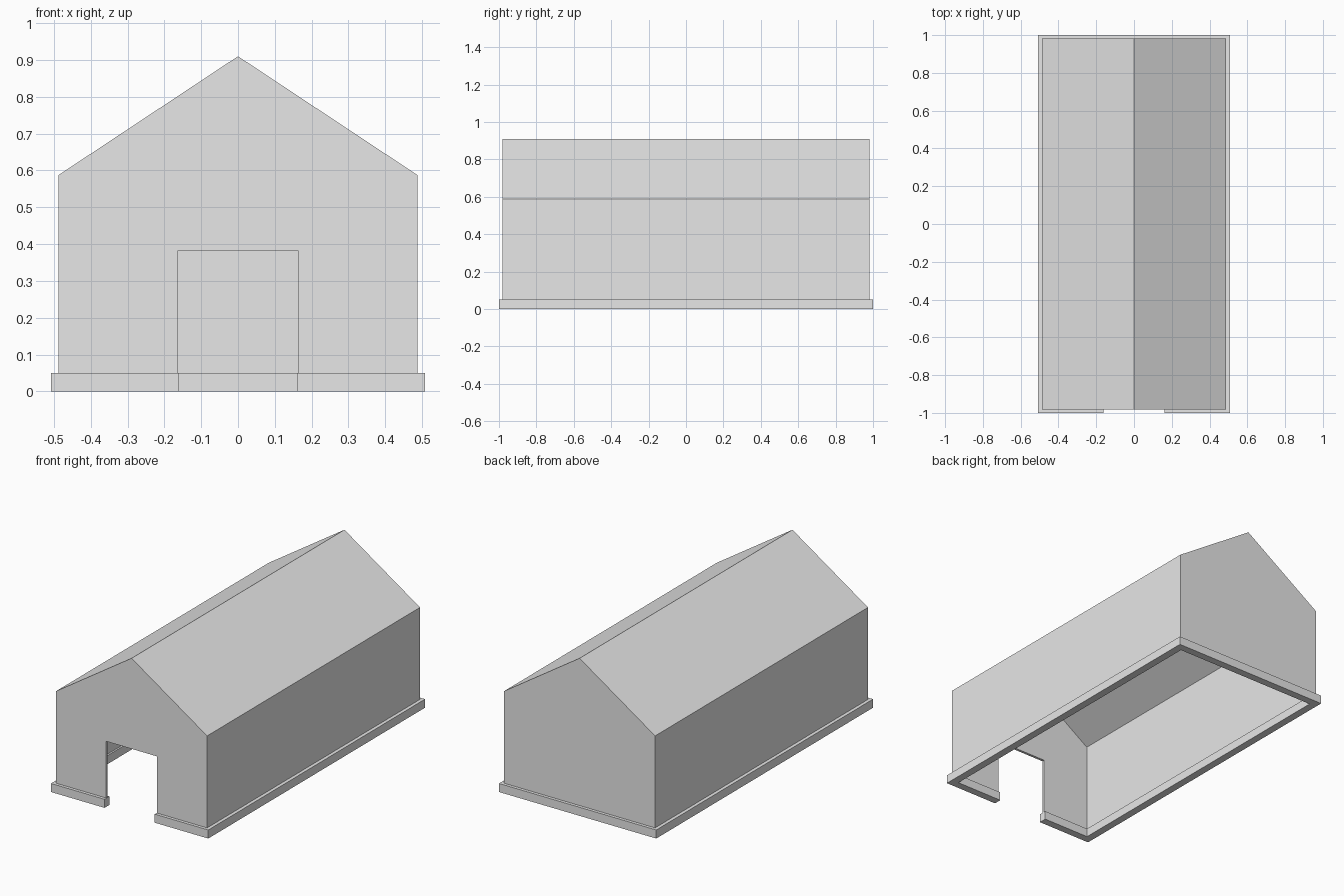
import bpy
import bmesh

default = bpy.data.objects.get("Cube")
if default:
    bpy.data.objects.remove(default, do_unlink=True)

grey = bpy.data.materials.new("light grey")
grey.use_nodes = True
grey.diffuse_color = (0.8, 0.8, 0.8, 1)
grey.node_tree.nodes["Principled BSDF"].inputs["Base Color"].default_value = grey.diffuse_color


def add_object(name, bm):
    mesh = bpy.data.meshes.new(name)
    bm.to_mesh(mesh)
    bm.free()
    mesh.materials.append(grey)
    obj = bpy.data.objects.new(name, mesh)
    bpy.context.scene.collection.objects.link(obj)
    return obj


# Main dimensions
half_w, half_l = 0.488, 0.982
base_h, eave, ridge = 0.05, 0.587, 0.91
door_w, door_top = 0.1645, 0.381

# Gabled shell, open underneath, with a doorway in the front wall
bm = bmesh.new()
outline = [(half_w, base_h), (half_w, eave), (0, ridge), (-half_w, eave), (-half_w, base_h)]
doorway = [(-door_w, base_h), (-door_w, door_top), (door_w, door_top), (door_w, base_h)]
front = [bm.verts.new((x, -half_l, z)) for x, z in outline]
back = [bm.verts.new((x, half_l, z)) for x, z in outline]
door = [bm.verts.new((x, -half_l, z)) for x, z in doorway]
bm.faces.new(front + door)
bm.faces.new(back[::-1])
for i in range(len(outline) - 1):
    bm.faces.new((front[i + 1], front[i], back[i], back[i + 1]))
shell = add_object("walls_and_roof", bm)
thick = shell.modifiers.new("wall thickness", "SOLIDIFY")
thick.thickness = 0.015
thick.offset = -1
thick.use_even_offset = True

# Foundation kerb running round the walls, broken at the doorway
bm = bmesh.new()
out_x, out_y, kerb, gap = 0.508, 1.0, 0.045, 0.162
in_x, in_y = out_x - kerb, out_y - kerb
outer = [(gap, -out_y), (out_x, -out_y), (out_x, out_y),
         (-out_x, out_y), (-out_x, -out_y), (-gap, -out_y)]
inner = [(gap, -in_y), (in_x, -in_y), (in_x, in_y),
         (-in_x, in_y), (-in_x, -in_y), (-gap, -in_y)]
outs = [bm.verts.new((x, y, 0)) for x, y in outer]
ins = [bm.verts.new((x, y, 0)) for x, y in inner]
for i in range(len(outer) - 1):
    bm.faces.new((outs[i], outs[i + 1], ins[i + 1], ins[i]))
extruded = bmesh.ops.extrude_face_region(bm, geom=bm.faces[:], use_keep_orig=True)
top = [g for g in extruded["geom"] if isinstance(g, bmesh.types.BMVert)]
bmesh.ops.translate(bm, verts=top, vec=(0, 0, base_h))
bmesh.ops.recalc_face_normals(bm, faces=bm.faces[:])
add_object("foundation_kerb", bm)
